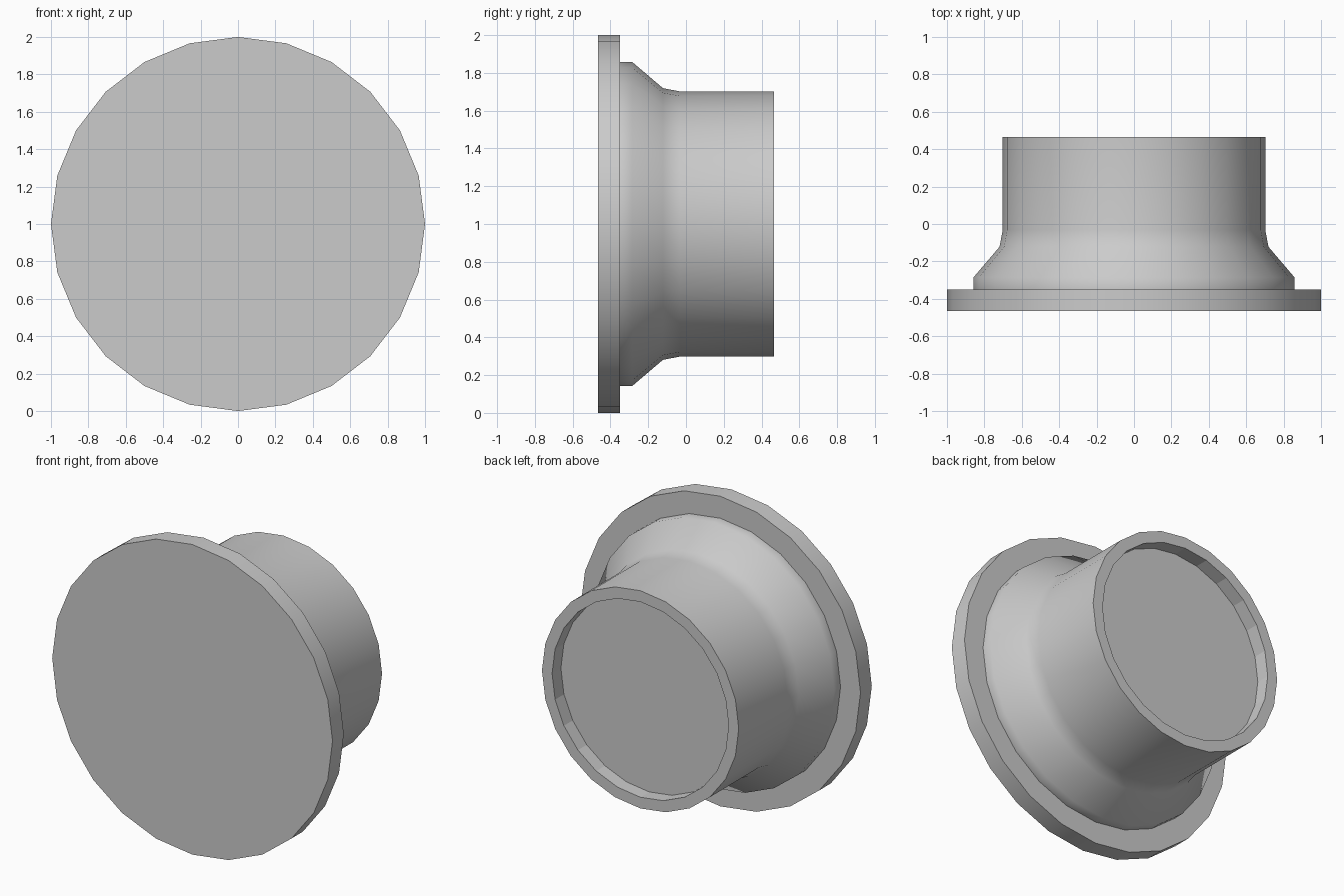
import bpy, bmesh, math

if "Cube" in bpy.data.objects:
    bpy.data.objects.remove(bpy.data.objects["Cube"])

SIDES = 24


def lathe(name, profile, flat_segments=()):
    """Revolve (radius, y) points about the y axis at z = 1, capping radius-0 ends."""
    bm = bmesh.new()
    rings = []
    for r, y in profile:
        if r == 0:
            rings.append(None)
            continue
        rings.append([bm.verts.new((r * math.sin(2 * math.pi * i / SIDES), y,
                                    1 + r * math.cos(2 * math.pi * i / SIDES)))
                      for i in range(SIDES)])
    flat = set()
    for k in range(len(rings) - 1):
        a, b = rings[k], rings[k + 1]
        if a is None or b is None:
            bm.faces.new(a or b)
            continue
        for i in range(SIDES):
            j = (i + 1) % SIDES
            f = bm.faces.new((a[i], a[j], b[j], b[i]))
            if k in flat_segments:
                flat.add(f)
    bmesh.ops.recalc_face_normals(bm, faces=bm.faces[:])
    bm.faces.index_update()
    flat_ids = [f.index for f in flat]
    mesh = bpy.data.meshes.new(name)
    bm.to_mesh(mesh)
    bm.free()
    obj = bpy.data.objects.new(name, mesh)
    bpy.context.collection.objects.link(obj)
    bpy.ops.object.select_all(action='DESELECT')
    obj.select_set(True)
    bpy.context.view_layer.objects.active = obj
    bpy.ops.object.shade_smooth_by_angle(angle=math.radians(50))
    for i in flat_ids:
        mesh.polygons[i].use_smooth = False
    return obj


# One solid: front disc, flared shoulder, barrel, rim and recessed back
lathe("flanged_knob", [
    (0, -0.465), (1.0, -0.465), (1.0, -0.35),      # front disc
    (0.858, -0.35), (0.858, -0.285),               # shoulder lip
    (0.719, -0.122), (0.702, -0.032),              # flare into barrel
    (0.702, 0.465), (0.63, 0.465),                 # barrel and rim
    (0.63, 0.375), (0, 0.375),                     # recess
], flat_segments=(8,))
